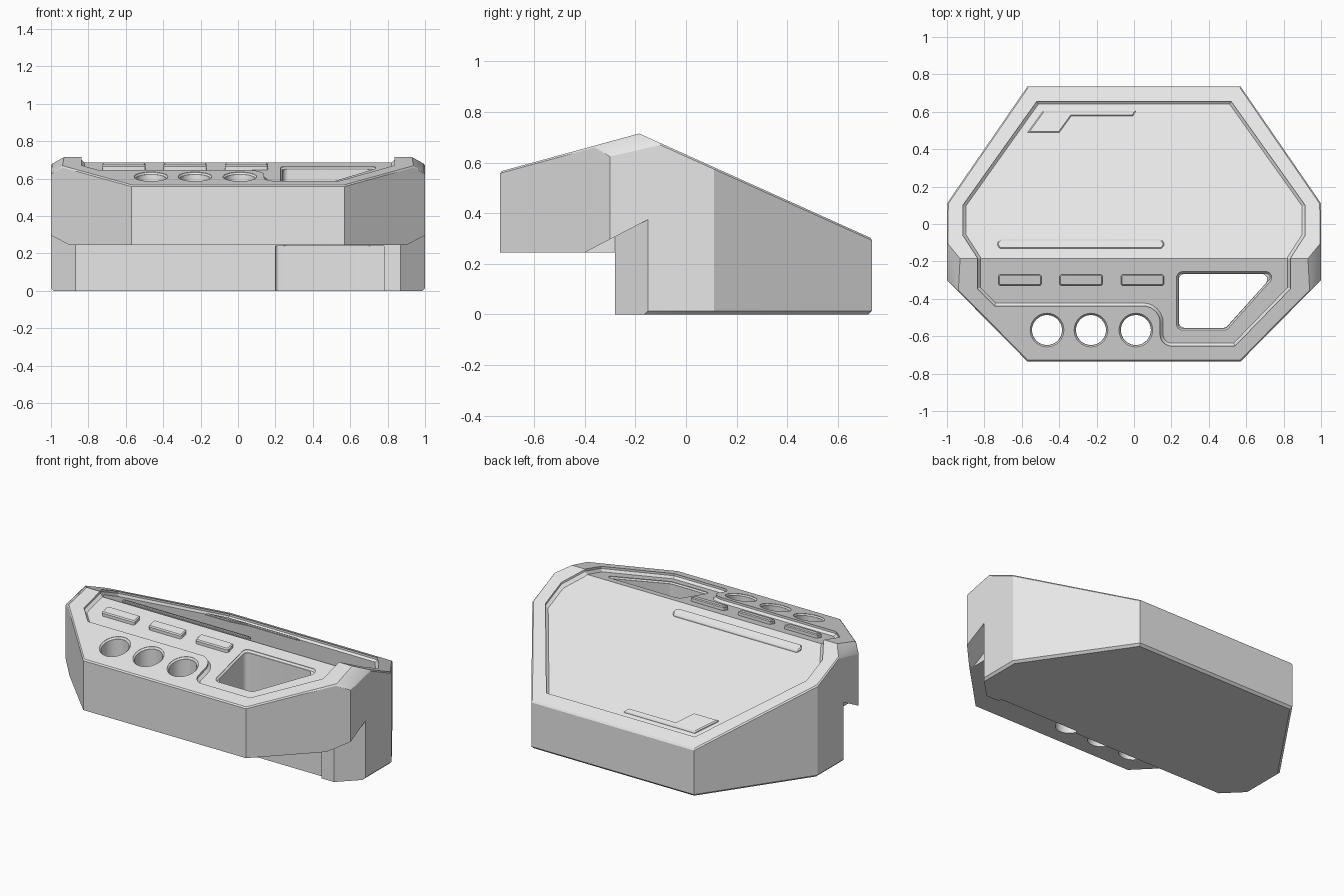
import bpy, bmesh, math
from mathutils import Vector

cube = bpy.data.objects.get("Cube")
if cube:
    bpy.data.objects.remove(cube, do_unlink=True)

grey = bpy.data.materials.new("light grey plastic")
grey.use_nodes = True
grey.diffuse_color = (0.8, 0.8, 0.8, 1)
grey.node_tree.nodes["Principled BSDF"].inputs["Base Color"].default_value = (0.8, 0.8, 0.8, 1)

RIDGE_Y, RIDGE_Z = -0.185, 0.715
FRONT = Vector((0, -0.273, 1)).normalized()   # front roof slope
BACK = Vector((0, 0.451, 1)).normalized()     # back roof slope
DEPTH = 0.03                                  # depth of the recessed panel


def roof_point(offset):
    return Vector((0, RIDGE_Y, RIDGE_Z + offset))


def rounded(corners, steps=6):
    """Plan outline from (x, y) or (x, y, radius) corners."""
    out = []
    for i, c in enumerate(corners):
        p = Vector(c[:2])
        r = c[2] if len(c) > 2 else 0
        if not r:
            out.append(p)
            continue
        a = (Vector(corners[i - 1][:2]) - p).normalized()
        b = (Vector(corners[(i + 1) % len(corners)][:2]) - p).normalized()
        half = a.angle(b) / 2
        centre = p + (a + b).normalized() * r / math.sin(half)
        start = p + a * r / math.tan(half) - centre
        end = p + b * r / math.tan(half) - centre
        for k in range(steps + 1):
            t = k / steps
            d = start.lerp(end, t).normalized() * r
            out.append(centre + d)
    return out


def circle(x, y, r, n=40):
    return [(x + r * math.cos(k * math.tau / n), y + r * math.sin(k * math.tau / n)) for k in range(n)]


def prism(name, plan, z0, z1, clips=(), edge_bevel=0):
    """Upright prism; each clip (point, normal) removes what lies beyond it.
    edge_bevel chamfers the outline of the last clipped face."""
    bm = bmesh.new()
    base = bm.faces.new([bm.verts.new((p[0], p[1], z0)) for p in plan])
    new = bmesh.ops.extrude_face_region(bm, geom=[base])["geom"]
    for v in new:
        if isinstance(v, bmesh.types.BMVert):
            v.co.z = z1
    for point, normal in clips:
        cut = bmesh.ops.bisect_plane(bm, geom=bm.verts[:] + bm.edges[:] + bm.faces[:],
                                     plane_co=point, plane_no=normal, clear_outer=True)
        edges = [e for e in cut["geom_cut"] if isinstance(e, bmesh.types.BMEdge)]
        bmesh.ops.holes_fill(bm, edges=edges, sides=0)
    bmesh.ops.recalc_face_normals(bm, faces=bm.faces[:])
    if edge_bevel:
        point, normal = clips[-1]
        rim = [e for e in bm.edges
               if all(abs((v.co - point).dot(normal)) < 1e-4 for v in e.verts)]
        bmesh.ops.bevel(bm, geom=rim, offset=edge_bevel, segments=1, affect='EDGES', profile=0.5)
        bmesh.ops.recalc_face_normals(bm, faces=bm.faces[:])
    mesh = bpy.data.meshes.new(name)
    bm.to_mesh(mesh)
    bm.free()
    mesh.materials.append(grey)
    ob = bpy.data.objects.new(name, mesh)
    bpy.context.collection.objects.link(ob)
    return ob


def activate(ob):
    bpy.ops.object.select_all(action='DESELECT')
    bpy.context.view_layer.objects.active = ob
    ob.select_set(True)


def subtract(target, cutter):
    cutter.hide_render = True
    activate(target)
    mod = target.modifiers.new("cut", 'BOOLEAN')
    mod.operation, mod.solver, mod.object = 'DIFFERENCE', 'EXACT', cutter
    bpy.ops.object.modifier_apply(modifier=mod.name)
    bpy.data.objects.remove(cutter, do_unlink=True)


# Housing: octagonal block under a two-slope roof, corners clipped at the ridge
half = [(0.57, -0.735), (1, -0.3), (1, 0.11), (0.57, 0.735)]
octagon = half + [(-x, y) for x, y in reversed(half)]
clips = [(roof_point(0), FRONT), (roof_point(0), BACK)]
for s in (1, -1):
    clips.append((Vector((s * 0.93, RIDGE_Y, RIDGE_Z)), Vector((s * 0.634, -0.176, 0.774)).normalized()))
housing = prism("housing", octagon, 0, 1, clips)

# Fine chamfers around the base and the roof outline
bm = bmesh.new()
bm.from_mesh(housing.data)
bottom = [e for e in bm.edges if all(v.co.z < 0.001 for v in e.verts)]
bmesh.ops.bevel(bm, geom=bottom, offset=0.014, segments=1, affect='EDGES', profile=0.5)
bm.normal_update()
top = [e for e in bm.edges if len(e.link_faces) == 2 and min(v.co.z for v in e.verts) > 0.2
       and sorted(abs(f.normal.z) < 0.05 for f in e.link_faces) == [False, True]]
bmesh.ops.bevel(bm, geom=top, offset=0.007, segments=1, affect='EDGES', profile=0.5)
bm.to_mesh(housing.data)
bm.free()

# Undercut in front of the base, with rising slopes at both sides
leg_front = [(-2, -2), (2, -2), (2, 0.85), (0.87, -0.28), (-0.87, -0.28), (-2, 0.85)]
subtract(housing, prism("undercut_cutter", leg_front, -1, 0.245))
slope = (Vector((0, -0.4, 0.245)), Vector((0, -0.52, 1)).normalized())
for s in (1, -1):
    side = [(s * x, y) for x, y in ((0.87, -2), (2, -2), (2, 0.85), (0.87, -0.28))]
    subtract(housing, prism("side_slope_cutter", side, -1, 2, [slope]))

# Recessed top panel following both roof slopes
panel = rounded([(-0.52, 0.655), (0.52, 0.655), (0.915, 0.1), (0.915, -0.06), (0.838, -0.18),
                 (0.838, -0.345), (0.54, -0.652), (0.14, -0.652, 0.06), (0.14, -0.438, 0.09),
                 (-0.745, -0.438), (-0.838, -0.345), (-0.838, -0.18), (-0.915, -0.06), (-0.915, 0.1)])
for slope_normal in (FRONT, BACK):
    subtract(housing, prism("panel_cutter", panel, -1, 2, [(roof_point(-DEPTH), -slope_normal)], 0.016))

# Three round holes with chamfered rims
for x in (-0.465, -0.23, 0.01):
    subtract(housing, prism("rim_cutter", circle(x, -0.567, 0.09), 0, 2, [(roof_point(-0.01), -FRONT)], 0.008))
    subtract(housing, prism("hole_cutter", circle(x, -0.567, 0.08), 0.1, 2))


# Window through the front, with a chamfered rim and a relief in the base
def window(g):
    return rounded([(0.24 - g, -0.267 + g, 0.03), (0.75 + 2 * g, -0.267 + g, 0.03),
                    (0.49 + g / 2, -0.555 - g, 0.03), (0.24 - g, -0.555 - g, 0.03)])


subtract(housing, prism("window_rim_cutter", window(0.012), 0, 2,
                        [(roof_point(-DEPTH - 0.012), -FRONT)], 0.009))
subtract(housing, prism("window_cutter", window(0), -1, 2))
relief = rounded([(0.2, -1), (0.78, -1), (0.78, -0.257), (0.2, -0.257, 0.02)])
subtract(housing, prism("relief_cutter", relief, -1, 0.24))


# Raised details on the panel
def raised(name, plan, normal, height):
    return prism(name, plan, 0.25, 2, [(roof_point(height - DEPTH), normal)], 0.006)


details = []
for i, x in enumerate((-0.61, -0.283, 0.045)):
    w = 0.115
    bar = rounded([(x - w, -0.33, 0.012), (x + w, -0.33, 0.012),
                   (x + w, -0.27, 0.012), (x - w, -0.27, 0.012)], 3)
    details.append(raised(f"front_bar_{i + 1}", bar, FRONT, 0.025))
strip = rounded([(-0.73, -0.132, 0.0235), (0.16, -0.132, 0.0235),
                 (0.16, -0.084, 0.0235), (-0.73, -0.084, 0.0235)])
details.append(raised("long_strip", strip, BACK, 0.014))
accent = [(-0.57, 0.488), (-0.4, 0.488), (-0.335, 0.578), (-0.005, 0.578), (0.01, 0.605), (-0.485, 0.605)]
details.append(raised("corner_accent", accent, BACK, 0.012))

for ob in [housing] + details:
    activate(ob)
    bpy.ops.object.shade_smooth_by_angle(angle=math.radians(25))
